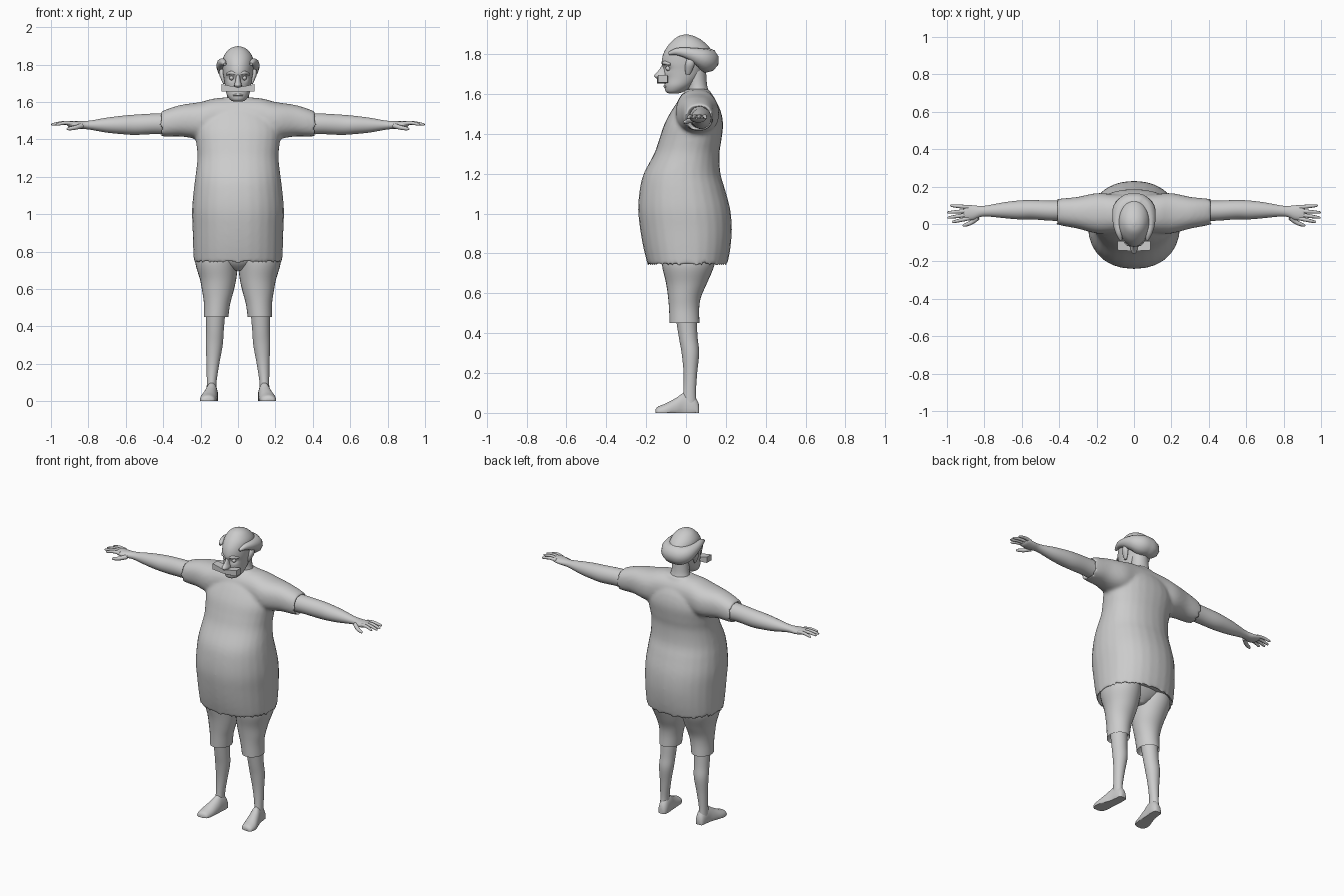
import bpy, bmesh, math
from mathutils import Vector

cube = bpy.data.objects.get("Cube")
if cube:
    bpy.data.objects.remove(cube, do_unlink=True)

grey = bpy.data.materials.new("plain grey")
grey.use_nodes = True
GREY = (0.6, 0.6, 0.6, 1)
grey.diffuse_color = GREY
grey.node_tree.nodes["Principled BSDF"].inputs["Base Color"].default_value = GREY


def interpolate(rows, steps=5):
    """Smooth curve through rows of numbers."""
    rows = [Vector(r) for r in rows]
    out = []
    for i in range(len(rows) - 1):
        a, b = rows[max(i - 1, 0)], rows[i]
        c, d = rows[i + 1], rows[min(i + 2, len(rows) - 1)]
        for s in range(steps):
            t = s / steps
            out.append(b + (c - a) * (t / 2) + (a * 2 - b * 5 + c * 4 - d) * (t * t / 2)
                       + (b * 3 - a - c * 3 + d) * (t ** 3 / 2))
    return out + [rows[-1]]


def finish(obj, mirror=False, angle=50):
    """Shared material, smooth shading and optional mirrored twin."""
    bpy.ops.object.select_all(action="DESELECT")
    obj.select_set(True)
    bpy.context.view_layer.objects.active = obj
    if not obj.data.materials:
        obj.data.materials.append(grey)
    bpy.ops.object.shade_smooth_by_angle(angle=math.radians(angle))
    if mirror:
        obj.modifiers.new("mirror", "MIRROR").use_mirror_merge = False
    return obj


def add_mesh(name, bm):
    bmesh.ops.recalc_face_normals(bm, faces=bm.faces)
    mesh = bpy.data.meshes.new(name)
    bm.to_mesh(mesh)
    bm.free()
    obj = bpy.data.objects.new(name, mesh)
    bpy.context.collection.objects.link(obj)
    return obj


def loft(name, rows, axis="Z", sides=28, power=2.0, mirror=False, floor=None, inset=()):
    """Skin rounded sections: position, low and high of the two other axes."""
    bm = bmesh.new()
    rings = []
    for pos, lo1, hi1, lo2, hi2 in interpolate(rows):
        ring = []
        for k in range(sides):
            a = math.tau * k / sides
            u, v = (math.copysign(abs(f) ** (2 / power), f) for f in (math.cos(a), math.sin(a)))
            p = (lo1 + hi1 + (hi1 - lo1) * u) / 2
            q = (lo2 + hi2 + (hi2 - lo2) * v) / 2
            co = {"X": (pos, p, q), "Y": (p, pos, q), "Z": (p, q, pos)}[axis]
            if floor is not None:
                co = (co[0], co[1], max(co[2], floor))
            ring.append(bm.verts.new(co))
        rings.append(ring)
    for r, s in zip(rings, rings[1:]):
        for k in range(sides):
            j = (k + 1) % sides
            bm.faces.new((r[k], r[j], s[j], s[k]))
    caps = [bm.faces.new(rings[0]), bm.faces.new(rings[-1])]
    bmesh.ops.recalc_face_normals(bm, faces=bm.faces)
    # Hollow the open ends of cloth
    for i in inset:
        bmesh.ops.inset_region(bm, faces=[caps[i]], thickness=0.02)
        move = Vector(caps[i].normal) * -0.04
        bmesh.ops.translate(bm, verts=caps[i].verts, vec=move)
    return finish(add_mesh(name, bm), mirror)


def even(rows):
    """Sections symmetric about the middle: position, half width, low, high."""
    return [(z, -w, w, lo, hi) for z, w, lo, hi in rows]


def tube(name, points, mirror=False):
    """Round tube through points of x, y, z, radius."""
    curve = bpy.data.curves.new(name, "CURVE")
    curve.dimensions = "3D"
    curve.bevel_depth = 1
    curve.bevel_resolution = 3
    curve.use_fill_caps = True
    path = interpolate(points, 4)
    spline = curve.splines.new("POLY")
    spline.points.add(len(path) - 1)
    for p, row in zip(spline.points, path):
        p.co = (row[0], row[1], row[2], 1)
        p.radius = row[3]
    obj = bpy.data.objects.new(name, curve)
    bpy.context.collection.objects.link(obj)
    bpy.ops.object.select_all(action="DESELECT")
    obj.select_set(True)
    bpy.context.view_layer.objects.active = obj
    bpy.ops.object.convert(target="MESH")
    return finish(bpy.context.object, mirror)


# Shirt body and sleeves, fused into one skin
shirt = loft("shirt", even([
    (.735, .236, -.19, .205), (.82, .24, -.212, .222), (.92, .243, -.23, .23),
    (1.02, .246, -.24, .222), (1.12, .238, -.232, .196), (1.2, .228, -.212, .173),
    (1.3, .217, -.16, .168), (1.37, .222, -.135, .178), (1.45, .23, -.108, .186),
    (1.52, .2, -.07, .172), (1.58, .13, -.028, .14), (1.625, .075, .0, .115)]),
    power=2.2, inset=[0])
sleeve_half = [(.42, .0, .132, 1.415, 1.545), (.37, -.012, .138, 1.415, 1.565),
               (.3, -.025, .145, 1.415, 1.585), (.2, -.05, .165, 1.4, 1.6),
               (.1, -.05, .16, 1.4, 1.622)]
sleeves = loft("sleeves", [(-r[0], *r[1:]) for r in sleeve_half] + sleeve_half[::-1],
               "X", power=2.3, inset=[0, 1])
bpy.ops.object.select_all(action="DESELECT")
sleeves.select_set(True)
shirt.select_set(True)
bpy.context.view_layer.objects.active = shirt
bpy.ops.object.join()
fuse = shirt.modifiers.new("fuse", "REMESH")
fuse.mode = "VOXEL"
fuse.voxel_size = 0.01
fuse.use_smooth_shade = True
soften = shirt.modifiers.new("soften", "SMOOTH")
soften.iterations = 6

# Bare arms and palms
loft("arms", [(.36, .015, .125, 1.425, 1.54), (.45, .018, .125, 1.428, 1.538),
              (.55, .025, .128, 1.424, 1.532), (.62, .025, .125, 1.428, 1.526),
              (.7, .032, .115, 1.436, 1.516), (.78, .04, .1, 1.45, 1.502),
              (.82, .038, .096, 1.455, 1.498), (.86, .022, .1, 1.457, 1.497),
              (.9, .02, .1, 1.465, 1.497), (.915, .03, .09, 1.475, 1.492)],
     "X", mirror=True)

# Fingers and thumb
for finger, base, tip_x, tip_y in (("index", .03, .965, .012), ("middle", .05, .988, .035),
                                   ("ring", .07, .99, .062), ("little", .09, .975, .098)):
    mid = (base + tip_y) / 2
    tube(finger + "_fingers", [(.885, base, 1.484, .011), ((.885 + tip_x) / 2, mid, 1.488, .01),
                               (tip_x, tip_y, 1.48, .007), (tip_x + .008, tip_y, 1.478, .002)], True)
tube("thumbs", [(.835, .035, 1.473, .014), (.87, .008, 1.463, .012),
                (.905, -.006, 1.457, .009), (.917, -.008, 1.456, .002)], True)

# Shorts
loft("shorts_seat", even([(.7, .03, -.06, .08), (.74, .14, -.1, .12),
                          (.8, .21, -.12, .15), (.9, .2, -.12, .15)]))
loft("shorts_legs", [(.45, .052, .182, -.082, .068), (.52, .042, .182, -.085, .066),
                     (.58, .026, .19, -.09, .075), (.65, .01, .203, -.1, .105),
                     (.74, .0, .228, -.12, .142), (.82, .0, .22, -.12, .15)],
     mirror=True, inset=[0])

# Lower legs and feet
loft("lower_legs", [(.03, .115, .168, -.025, .055), (.1, .115, .167, -.014, .05),
                    (.2, .1, .168, -.012, .056), (.3, .082, .172, -.022, .066),
                    (.38, .076, .17, -.036, .058), (.5, .066, .172, -.055, .052)], mirror=True)
loft("feet", [(-.152, .15, .185, -.01, .018), (-.14, .126, .2, -.02, .032),
              (-.1, .115, .203, -.03, .048), (-.05, .11, .188, -.04, .075),
              (-.01, .108, .174, -.05, .1), (.035, .106, .168, -.05, .09),
              (.058, .112, .162, -.04, .06), (.066, .122, .152, -.02, .035)],
     "Y", mirror=True, floor=0)

# Neck and head
loft("neck", even([(1.55, .085, .005, .145), (1.6, .068, .01, .12),
                   (1.65, .055, .01, .105), (1.74, .055, .0, .1)]))
head = loft("head", even([
    (1.602, .022, -.085, -.04), (1.612, .042, -.102, -.01), (1.64, .06, -.108, .03),
    (1.68, .068, -.106, .07), (1.72, .074, -.114, .1), (1.755, .08, -.122, .13),
    (1.8, .083, -.114, .135), (1.84, .078, -.092, .112), (1.872, .058, -.062, .075),
    (1.89, .034, -.036, .04), (1.898, .006, -.008, .01)]), sides=40)
for v in head.data.vertices:
    if v.co.y < 0:
        gap = math.hypot(abs(v.co.x) - .034, v.co.z - 1.728)
        v.co.y += .02 * math.exp(-(gap / .017) ** 2)

# Face details
loft("nose", even([(1.672, .01, -.135, -.08), (1.68, .018, -.152, -.08),
                   (1.692, .02, -.16, -.08), (1.712, .014, -.142, -.08),
                   (1.735, .011, -.126, -.08), (1.755, .008, -.116, -.08)]))
tube("brows", [(.012, -.112, 1.75, .007), (.035, -.106, 1.756, .01), (.06, -.078, 1.748, .006)], True)
loft("eyes", [(1.716, .03, .038, -.094, -.08), (1.721, .024, .044, -.1, -.075),
              (1.728, .022, .046, -.103, -.075), (1.735, .024, .044, -.1, -.075),
              (1.74, .03, .038, -.094, -.08)], mirror=True, sides=14)
tube("mouth", [(-.026, -.1, 1.636, .004), (0, -.108, 1.638, .006), (.026, -.1, 1.636, .004)])
loft("ears", [(1.695, .068, .078, .0, .018), (1.715, .068, .088, -.004, .03),
              (1.745, .07, .1, -.004, .042), (1.768, .07, .1, .002, .042),
              (1.785, .074, .09, .012, .034)], mirror=True, sides=16)

# Blocky moustache with flared tips
bm = bmesh.new()
bmesh.ops.create_cube(bm, size=1)
for v in bm.verts:
    outer, back, top = v.co.x > 0, v.co.y > 0, v.co.z > 0
    v.co = (.088 if outer else 0,
            (-.092 if back else -.14) if outer else (-.09 if back else -.145),
            (1.695 if top else 1.657) if outer else (1.678 if top else 1.652))
finish(add_mesh("moustache", bm), mirror=True, angle=20)

# Horseshoe of hair around the bald crown
side = [(.07, -.085, 1.802, .008), (.08, -.045, 1.812, .019), (.084, .015, 1.803, .031),
        (.066, .075, 1.782, .05), (.035, .098, 1.77, .062)]
back = [(0, .103, 1.77, .063)]
tube("hair", side + back + [(-p[0], *p[1:]) for p in side[::-1]])
